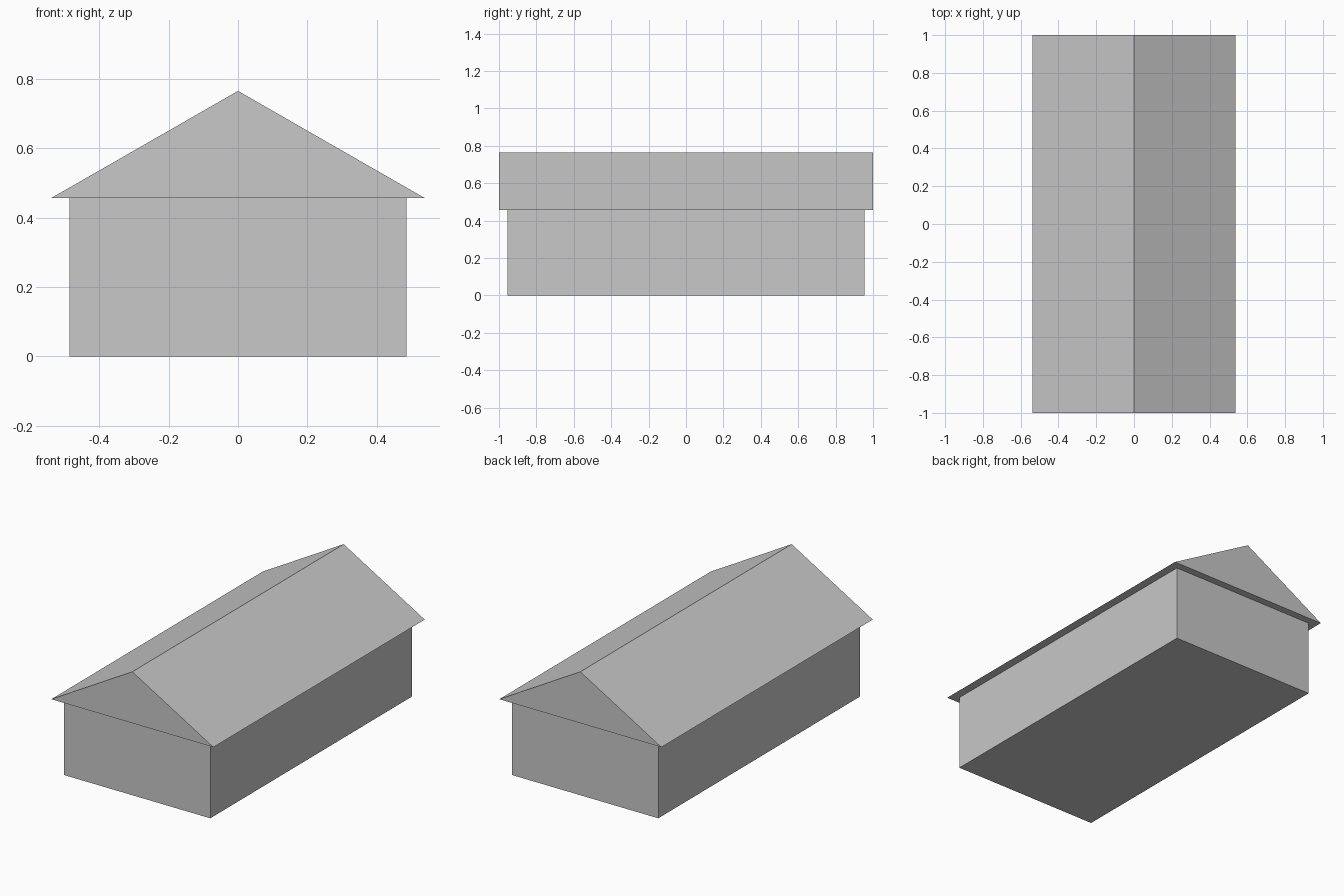
import bpy
import bmesh

cube = bpy.data.objects.get("Cube")
if cube:
    bpy.data.objects.remove(cube, do_unlink=True)

EAVE, RIDGE = 0.457, 0.765
WALL_X, WALL_Y = 0.485, 0.955
ROOF_X, ROOF_Y = 0.537, 1.0

grey = bpy.data.materials.new("plain_grey")
grey.use_nodes = True
colour = (0.58, 0.58, 0.58, 1)
grey.diffuse_color = colour
grey.node_tree.nodes["Principled BSDF"].inputs["Base Color"].default_value = colour


def extrude_profile(name, profile, half_length):
    """Extrude a closed x-z profile along y, centred on y = 0."""
    bm = bmesh.new()
    face = bm.faces.new([bm.verts.new((x, -half_length, z)) for x, z in profile])
    result = bmesh.ops.extrude_face_region(bm, geom=[face], use_keep_orig=True)
    moved = [v for v in result["geom"] if isinstance(v, bmesh.types.BMVert)]
    bmesh.ops.translate(bm, verts=moved, vec=(0, 2 * half_length, 0))
    bmesh.ops.recalc_face_normals(bm, faces=bm.faces)
    mesh = bpy.data.meshes.new(name)
    bm.to_mesh(mesh)
    bm.free()
    mesh.materials.append(grey)
    obj = bpy.data.objects.new(name, mesh)
    bpy.context.collection.objects.link(obj)
    return obj


# Rectangular building body
extrude_profile("walls", [(-WALL_X, 0), (WALL_X, 0), (WALL_X, EAVE), (-WALL_X, EAVE)], WALL_Y)

# Solid gable roof overhanging the walls on every side
extrude_profile("gable_roof", [(-ROOF_X, EAVE), (ROOF_X, EAVE), (0, RIDGE)], ROOF_Y)
